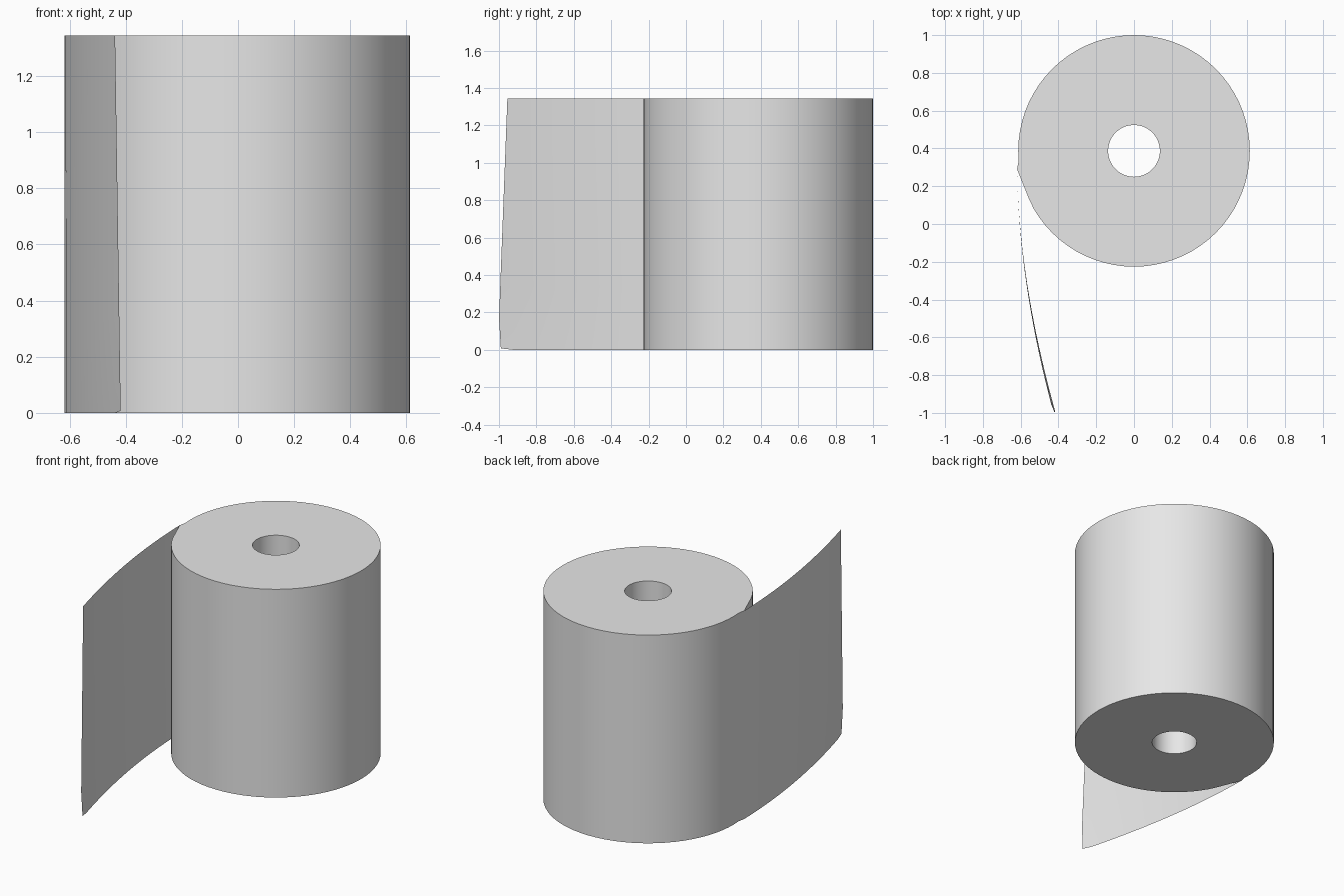
import bpy, bmesh, math
from mathutils import Vector

if "Cube" in bpy.data.objects:
    bpy.data.objects.remove(bpy.data.objects["Cube"])

H, R, HOLE, CY, N = 1.345, 0.613, 0.137, 0.387, 72
LIP = Vector((-0.619, 0.29))      # where the loose sheet leaves the roll

paper = bpy.data.materials.new("paper_grey")
paper.diffuse_color = (0.8, 0.8, 0.8, 1)
paper.use_nodes = True
paper.node_tree.nodes["Principled BSDF"].inputs["Base Color"].default_value = paper.diffuse_color


def finish(name, bm):
    mesh = bpy.data.meshes.new(name)
    bm.to_mesh(mesh)
    bm.free()
    obj = bpy.data.objects.new(name, mesh)
    bpy.context.collection.objects.link(obj)
    mesh.materials.append(paper)
    bpy.ops.object.select_all(action='DESELECT')
    obj.select_set(True)
    bpy.context.view_layer.objects.active = obj
    bpy.ops.object.shade_smooth_by_angle(angle=math.radians(30))
    return obj


# Roll: ring profile with a small lip, swept up the full height
outer, inner = [], []
for i in range(N):
    a = 2 * math.pi * i / N
    d = Vector((math.cos(a), math.sin(a)))
    deg = 360 * i / N
    inner.append(d * HOLE + Vector((0, CY)))
    if 187 < deg < 192:
        outer.append(LIP)
    elif 192 <= deg < 207:        # straight cut from the lip back to the circle
        end = Vector((R * math.cos(math.radians(207)), CY + R * math.sin(math.radians(207))))
        outer.append(LIP.lerp(end, (deg - 190) / 17))
    else:
        outer.append(d * R + Vector((0, CY)))

bm = bmesh.new()
rings = [[bm.verts.new((p.x, p.y, z)) for p in loop]
         for loop, z in ((outer, 0), (outer, H), (inner, H), (inner, 0))]
for k in range(4):
    a, b = rings[k], rings[(k + 1) % 4]
    for i in range(N):
        j = (i + 1) % N
        bm.faces.new((a[i], a[j], b[j], b[i]))
finish("paper_roll", bm)


# Loose sheet: bowed quadratic curve whose end leans back towards the top
def bow(p0, p1, p2, t):
    return p0 * (1 - t) ** 2 + p1 * 2 * t * (1 - t) + p2 * t * t


bm = bmesh.new()
COLS, ROWS = 20, 8
grid = []
for r in range(ROWS + 1):
    v = r / ROWS
    end = Vector((-0.418 - 0.02 * v, -1.0 + 0.045 * max(0, v - 0.12) / 0.88))
    if r == 0:
        end.y = -0.99
    row = []
    for c in range(COLS + 1):
        p = bow(LIP, Vector((-0.61, -0.30)), end, c / COLS)
        z = v * H
        if r == 0 and c == COLS:
            z = 0.008                # slightly raised bottom corner
        row.append(bm.verts.new((p.x, p.y, z)))
    grid.append(row)
for r in range(ROWS):
    for c in range(COLS):
        bm.faces.new((grid[r][c], grid[r + 1][c], grid[r + 1][c + 1], grid[r][c + 1]))
bmesh.ops.recalc_face_normals(bm, faces=bm.faces)
finish("loose_sheet", bm)
